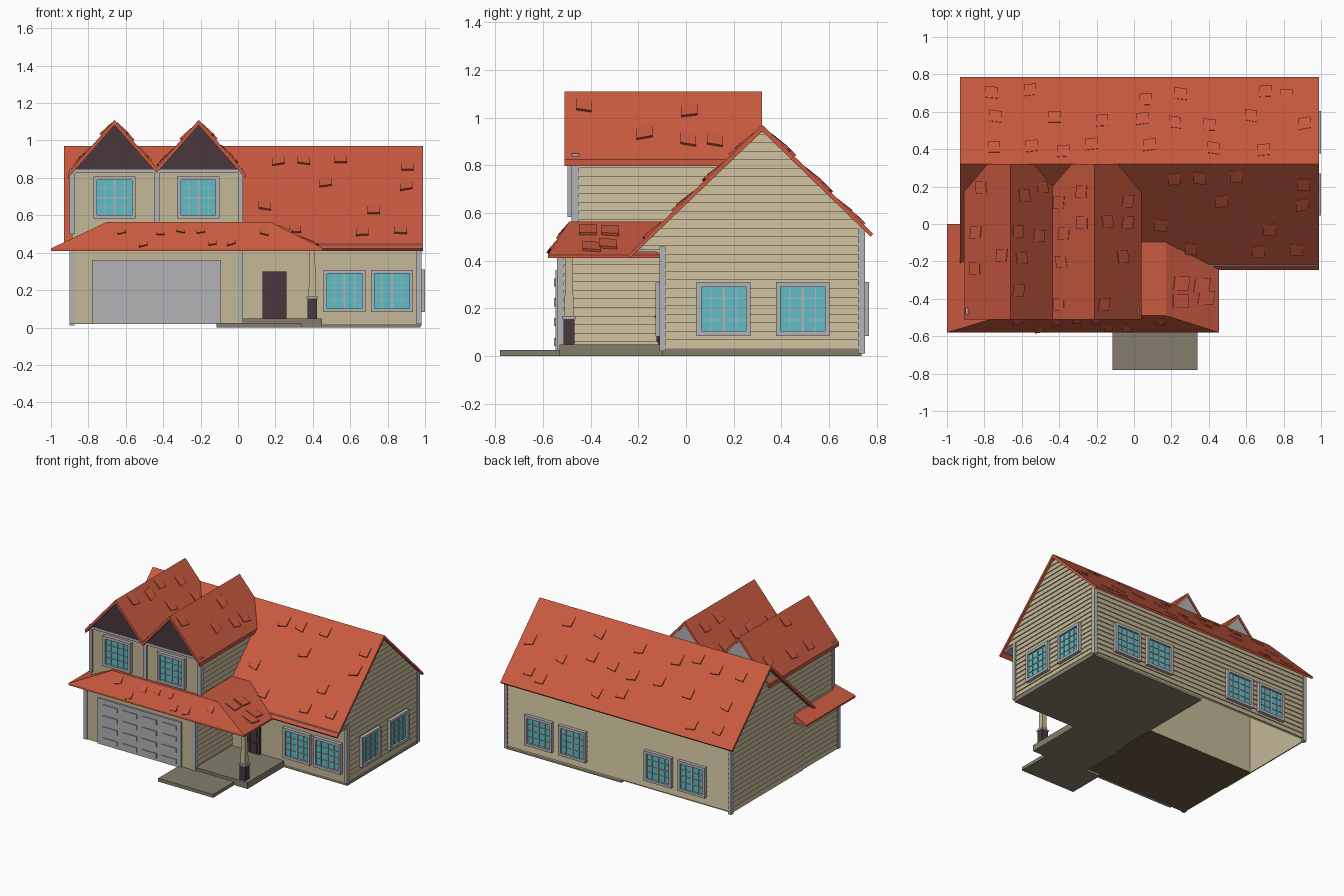
import bpy, bmesh, random
from mathutils import Vector as V

if "Cube" in bpy.data.objects:
    bpy.data.objects.remove(bpy.data.objects["Cube"])

def mat(name, r, g, b):
    m = bpy.data.materials.new(name)
    m.diffuse_color = [(c / 255) ** 2.2 for c in (r, g, b)] + [1]
    m.use_nodes = True
    m.node_tree.nodes["Principled BSDF"].inputs["Base Color"].default_value = m.diffuse_color
    return m

RED, BEIGE = mat("roof_red", 200, 90, 66), mat("siding_beige", 196, 183, 150)
TRIM, GLASS = mat("trim_grey", 178, 178, 182), mat("glass_teal", 96, 188, 198)
DARK, STONE = mat("dark_brown", 74, 58, 62), mat("stone", 130, 125, 107)
FLOOR = mat("floor_brown", 110, 90, 74)

def mesh(name, verts, faces, m, fix=True):
    me = bpy.data.meshes.new(name)
    me.from_pydata([tuple(v) for v in verts], [], faces)
    if fix:
        bm = bmesh.new()
        bm.from_mesh(me)
        bmesh.ops.recalc_face_normals(bm, faces=bm.faces)
        bm.to_mesh(me)
        bm.free()
    me.materials.append(m)
    ob = bpy.data.objects.new(name, me)
    bpy.context.collection.objects.link(ob)
    return ob

HEX = [(0, 1, 2, 3), (4, 5, 6, 7), (0, 1, 5, 4), (1, 2, 6, 5), (2, 3, 7, 6), (3, 0, 4, 7)]

def hexes(name, items, m):
    """several eight-cornered blocks in one object"""
    vs, fs = [], []
    for it in items:
        fs += [tuple(i + len(vs) for i in f) for f in HEX]
        vs += it
    return mesh(name, vs, fs, m)

def blk(x0, x1, y0, y1, z0, z1):
    return [(x, y, z) for z in (z0, z1) for x, y in ((x0, y0), (x1, y0), (x1, y1), (x0, y1))]

def box(name, m, *b):
    return hexes(name, [blk(*b)], m)

def prism(name, prof, axis, a, b, m, skip=()):
    """extrude a profile along x (yz profile) or y (xz profile)"""
    n = len(prof)
    p = (lambda q, t: (t, q[0], q[1])) if axis == 'x' else (lambda q, t: (q[0], t, q[1]))
    vs = [p(q, a) for q in prof] + [p(q, b) for q in prof]
    fs = [tuple(range(n)), tuple(range(n, 2 * n))]
    fs += [(i, (i + 1) % n, n + (i + 1) % n, n + i) for i in range(n) if i not in skip]
    return mesh(name, vs, fs, m)

# wall-local mapping: u along the wall, d outward, z up
SIDE = {'front': lambda w: lambda u, d, z: (u, w - d, z),
        'back': lambda w: lambda u, d, z: (u, w + d, z),
        'right': lambda w: lambda u, d, z: (w + d, u, z),
        'left': lambda w: lambda u, d, z: (w - d, u, z)}

def wblk(P, u0, u1, d0, d1, z0, z1):
    return [P(u, d, z) for z in (z0, z1) for u, d in ((u0, d0), (u1, d0), (u1, d1), (u0, d1))]

def siding(name, side, w, lo, hi, z0, z1, pitch=0.036):
    P, vs, fs, z = SIDE[side](w), [], [], z0
    flip = side in ('left', 'back')
    while z < z1 - 0.005:
        t = min(z + pitch, z1)
        k = len(vs)
        vs += [P(lo(z), 0, z), P(hi(z), 0, z), P(hi(z), .008, z), P(lo(z), .008, z),
               P(hi(t), .001, t), P(lo(t), .001, t)]
        for f in ((k, k + 1, k + 2, k + 3), (k + 3, k + 2, k + 4, k + 5)):
            fs.append(f[::-1] if flip else f)
        z = t
    mesh(name, vs, fs, BEIGE, False)

def window(name, side, w, c, z, r=.113):
    P, g = SIDE[side](w), r - .02
    hexes(name + "_frame", [wblk(P, c - r, c + r, -.01, .027, z + s * r - .01 - s * .01, z + s * r + .01 - s * .01) for s in (-1, 1)]
          + [wblk(P, c + s * (r - .01) - .01, c + s * (r - .01) + .01, -.01, .027, z - g, z + g) for s in (-1, 1)], TRIM)
    hexes(name + "_glass", [wblk(P, c - g, c + g, -.005, .012, z - g, z + g)], GLASS)
    bars = [wblk(P, c + k * g / 3 - t, c + k * g / 3 + t, .008, .018, z - g, z + g)
            for k, t in ((-1.7, .002), (0, .005), (1.7, .002))]
    bars += [wblk(P, c - g, c + g, .008, .017, z + k * g - .002, z + k * g + .002) for k in (-.5, 0, .5)]
    hexes(name + "_bars", bars, TRIM)

def shingles(name, o, u, v, nu, nv, s=.066, skip=.25):
    """scattered raised tiles on a slope; v points uphill"""
    o, u, v = V(o), V(u), V(v)
    n = u.cross(v).normalized()
    n = n if n.z > 0 else -n
    uu, vv, items = u.normalized() * s, v.normalized() * s * 1.15, []
    for i in range(nu):
        for j in range(nv):
            if random.random() < skip:
                continue
            p = o + u * ((i + random.uniform(.2, .8)) / nu) + v * ((j + random.uniform(.3, .7)) / nv)
            p -= (uu + vv) / 2
            tw = vv.normalized() * random.uniform(-.008, .008)
            q = [p + tw, p + uu - tw, p + uu + vv - tw, p + vv + tw]
            items.append([c - n * .004 for c in q] + [c + n * h for c, h in zip(q, (.011, .011, .003, .003))])
    hexes(name, items, RED)

random.seed(4)

# main house shell (open underneath), foundation and gable roof
prism("main_house", [(-.1, .02), (.74, .02), (.74, .54), (.32, .945), (-.22, .44), (-.1, .44)],
      'x', -.89, .97, BEIGE, skip=(0,))
box("foundation", STONE, .02, .975, -.1, .737, 0, .03)
prism("main_roof", [(-.245, .422), (.32, .97), (.785, .512), (.775, .5), (.32, .943), (-.235, .41)],
      'x', -.93, .99, RED)
glo = lambda z: -.1 if z < .44 else -.22 + (z - .44) * .54 / .505
ghi = lambda z: .74 if z < .54 else .74 - (z - .54) * .42 / .405
siding("right_siding", 'right', .97, glo, ghi, .03, .94)
siding("left_siding", 'left', -.89, glo, ghi, .02, .94)
siding("back_siding", 'back', .74, lambda z: -.89, lambda z: .97, .03, .53)

# garage wing with upper storey
box("garage_block", BEIGE, -.887, .018, -.535, .17, .022, .45)
box("garage_floor", FLOOR, -.885, .015, -.53, .168, .018, .024)
box("upper_storey", BEIGE, -.887, .018, -.47, .17, .42, .85)
for side, w in (('right', .018), ('left', -.887)):
    siding("garage_siding_" + side, side, w, lambda z: -.535, lambda z: -.1, .022, .42)
    siding("upper_siding_" + side, side, w, lambda z: -.47, lambda z: min(.17, z - .66), .5, .85)

# twin gables: zigzag roof, fills and dark fronts
top = [(-.91, .825), (-.66, 1.11), (-.435, .855), (-.21, 1.11), (.04, .825)]
prism("twin_gable_roof", top + [(x, z - .028) for x, z in reversed(top)], 'y', -.51, .32, RED)
for i, c in enumerate((-.66, -.21)):
    tri = [(c - .22, .845), (c + .22, .845), (c, 1.09)]
    prism(f"gable_fill_{i}", tri, 'y', -.465, .315, TRIM)
    prism(f"gable_front_{i}", tri, 'y', -.485, -.466, DARK)
    for s in (-1, 1):
        shingles(f"gable_shingles_{i}_{s}", (c + s * .225, -.47, .853), (0, .72, 0), (-s * .225, 0, .257), 4, 2, skip=.35)

# wrap-around porch roof: fascia plus hipped slope with flat top
rings = [(-1, .455, -.58, .41), (-1, .455, -.58, .423), (-.7, .17, -.49, .565)]
vs = [(x, y, z) for a, b, f, z in rings for x, y in ((a, f), (b, f), (b, 0), (a, 0))]
fs = [(0, 1, 2, 3), (8, 9, 10, 11)]
fs += [(r + i, r + (i + 1) % 4, r + 4 + (i + 1) % 4, r + 4 + i) for r in (0, 4) for i in range(4)]
mesh("porch_roof", vs, fs, RED)
shingles("porch_front_shingles", (-.78, -.575, .43), (1, 0, 0), (0, .085, .13), 9, 2, .045, .4)
shingles("porch_side_shingles", (.44, -.5, .43), (0, .26, 0), (-.24, 0, .123), 2, 2, .075, .0)
k = .548 / .565
shingles("roof_shingles_front", (.08, -.22, .446), (.88, 0, 0), (0, .52, .52 * k), 5, 4)
shingles("roof_shingles_back", (-.9, .76, .535), (1.86, 0, 0), (0, -.42, .414), 9, 3, skip=.2)

# corner trims
posts = [blk(x, x + .028, -.542, -.514, .02, .42) for x in (-.9, 0)]
posts += [blk(x, x + .028, -.48, -.45, .5, .85) for x in (-.9, -.449, 0)]
posts += [blk(-.9, .028, -.48, -.46, .825, .848)]
posts += [blk(.955, .982, -.112, -.085, .02, .46)]
posts += [blk(x, x + .027, .722, .752, .01, .54) for x in (-.9, .955)]
posts += [blk(.02, .982, -.225, -.1, .435, .447)]
hexes("corner_trims", posts, TRIM)

# garage door with raised panels
box("garage_door", TRIM, -.78, -.09, -.548, -.53, .02, .36)
hexes("garage_door_panels", [blk(-.735 + i * .163, -.615 + i * .163, -.555, -.545, .042 + j * .083, .076 + j * .083)
                             for i in range(4) for j in range(4)], TRIM)

# front door with panels and knob
box("front_door", DARK, .13, .26, -.118, -.095, .045, .3)
hexes("front_door_panels", [blk(x, x + .04, -.124, -.115, a, b) for x in (.148, .202)
                            for a, b in ((.06, .13), (.145, .225), (.24, .285))], DARK)
bpy.ops.mesh.primitive_uv_sphere_add(segments=8, ring_count=6, radius=.006, location=(.25, -.127, .165))
knob = bpy.context.object
knob.name = "door_knob"
knob.data.materials.append(TRIM)

# windows on each side
for i, c in enumerate((.57, .823)):
    window(f"front_window_{i}", 'front', -.1, c, .195)
for i, c in enumerate((-.66, -.212)):
    window(f"upper_window_{i}", 'front', -.47, c, .695)
for i, c in enumerate((.158, .49)):
    window(f"right_window_{i}", 'right', .972, c, .197)
for i, c in enumerate((.69, .41, -.3, -.58)):
    window(f"back_window_{i}", 'back', .742, c, .197)

# porch slab, walkway and column
box("porch_slab", STONE, .0, .45, -.53, -.09, 0, .047)
box("walkway", STONE, -.115, .34, -.78, -.5, 0, .025)
box("column_base", DARK, .372, .422, -.515, -.468, .045, .155)
box("column_cap", TRIM, .367, .427, -.52, -.463, .155, .167)
taper = [(.397 + s * x, -.491 + s * y, z) for z, s in ((.165, .02), (.415, .014))
         for x, y in ((-1, -1), (1, -1), (1, 1), (-1, 1))]
hexes("column_shaft", [taper], BEIGE)
